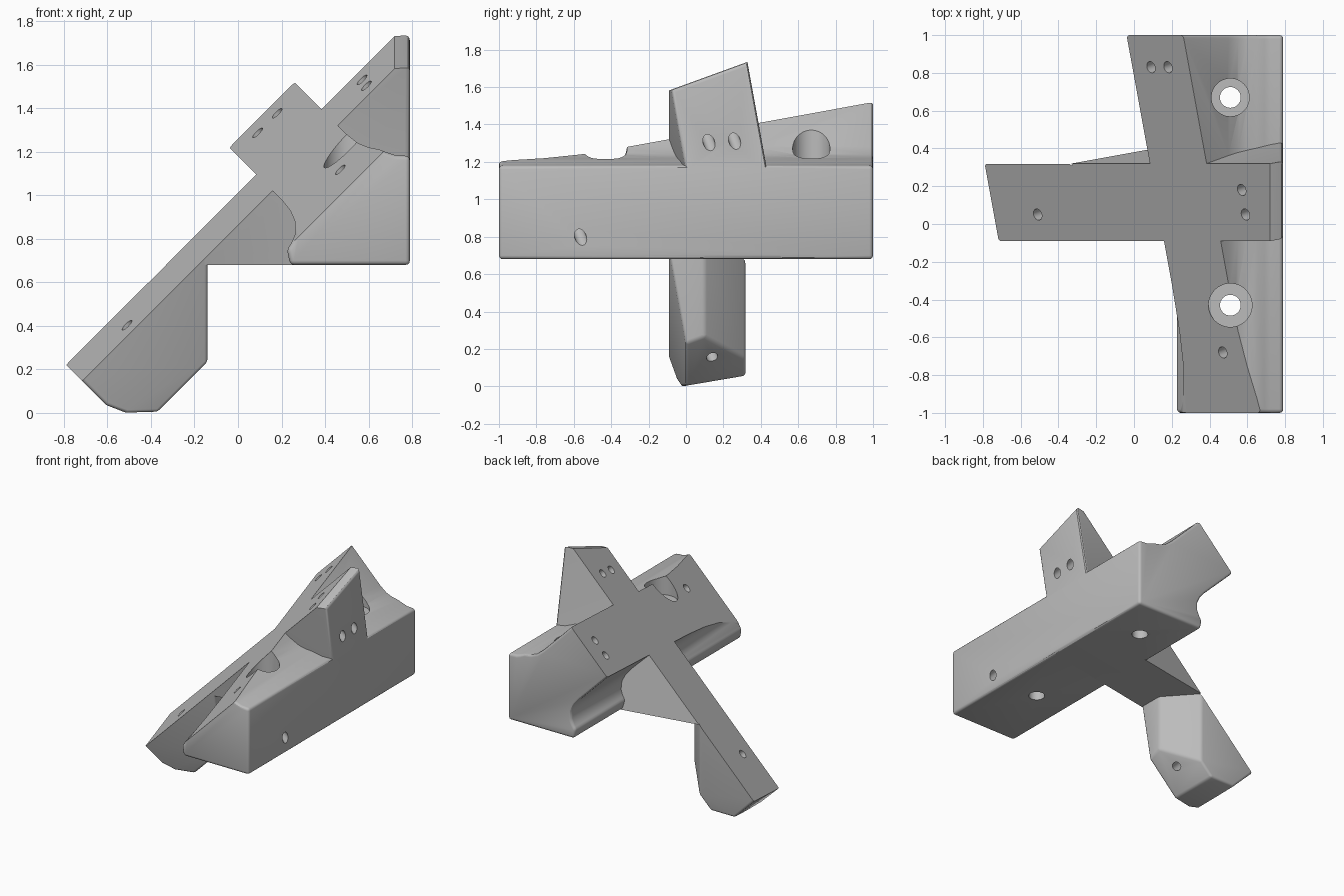
import bpy, bmesh
from math import pi
from mathutils import Vector, Matrix

cube = bpy.data.objects.get("Cube")
if cube:
    bpy.data.objects.remove(cube, do_unlink=True)

TILT = 0.364                                # sideways slope of the mounting face
FACE = Vector((-1, -TILT, 1))               # normal of the mounting face
SIDE = Vector((-TILT / 2, 1, TILT / 2))     # normal of the arm flanks
FACE_D = 0.895

grey = bpy.data.materials.new("plain grey")
grey.use_nodes = True
grey.diffuse_color = (0.5, 0.5, 0.5, 1)
grey.node_tree.nodes["Principled BSDF"].inputs["Base Color"].default_value = (0.5, 0.5, 0.5, 1)


def finish(bm, name):
    bmesh.ops.recalc_face_normals(bm, faces=bm.faces)
    mesh = bpy.data.meshes.new(name)
    bm.to_mesh(mesh)
    bm.free()
    obj = bpy.data.objects.new(name, mesh)
    bpy.context.collection.objects.link(obj)
    mesh.materials.append(grey)
    return obj


def round_edges(bm, width, rule=lambda e: True):
    """Round the sharp convex edges that follow the rule."""
    bmesh.ops.recalc_face_normals(bm, faces=bm.faces)
    edges = [e for e in bm.edges if e.calc_face_angle_signed(0) > 0.6 and rule(e)]
    bmesh.ops.bevel(bm, geom=edges, offset=width, segments=3, profile=0.5,
                    affect='EDGES', clamp_overlap=True)


def convex(planes):
    """Solid where normal . point <= distance for every plane."""
    bm = bmesh.new()
    bmesh.ops.create_cube(bm, size=6)
    for normal, d in planes:
        n = Vector(normal)
        bmesh.ops.bisect_plane(bm, geom=bm.verts[:] + bm.edges[:] + bm.faces[:],
                               plane_co=n * d / n.length_squared, plane_no=n,
                               clear_outer=True)
        rim = [e for e in bm.edges if e.is_boundary]
        if rim:
            bmesh.ops.holes_fill(bm, edges=rim, sides=0)
    return bm


def combine(target, other, operation):
    mod = target.modifiers.new(operation.lower(), 'BOOLEAN')
    mod.operation = operation
    mod.solver = 'EXACT'
    mod.object = other
    bpy.context.view_layer.objects.active = target
    bpy.ops.object.modifier_apply(modifier=mod.name)
    bpy.data.objects.remove(other, do_unlink=True)


def drill(target, start, direction, radius, length, sides=32):
    """Cut a round hole from start along direction."""
    d = Vector(direction).normalized()
    bm = bmesh.new()
    place = Matrix.Translation(Vector(start) + d * length / 2) @ d.to_track_quat('Z', 'Y').to_matrix().to_4x4()
    bmesh.ops.create_cone(bm, cap_ends=True, segments=sides, radius1=radius,
                          radius2=radius, depth=length, matrix=place)
    combine(target, finish(bm, "drill"), 'DIFFERENCE')


# Long body with the slanted wing: one profile drawn along y
profile = [(0.24, 0.68), (0.79, 0.68), (0.79, 1.18), (0.72, 1.185), (0.69, 1.195),
           (0.65, 1.21), (0.60, 1.22), (0.55, 1.24), (0.50, 1.28), (-0.02, 1.80),
           (-0.32, 1.50), (0.20, 0.98), (0.24, 0.93), (0.262, 0.88), (0.262, 0.82),
           (0.245, 0.78), (0.225, 0.75)]
bm = bmesh.new()
cap = bm.faces.new([bm.verts.new((x, -1, z)) for x, z in profile])
grown = bmesh.ops.extrude_face_region(bm, geom=[cap])
bmesh.ops.translate(bm, vec=(0, 2, 0), verts=[v for v in grown["geom"] if isinstance(v, bmesh.types.BMVert)])
round_edges(bm, 0.02)
bracket = finish(bm, "bracket")

# Cross arm with the upper tab
flanks = [(SIDE, 0.504), (-SIDE, -0.067)]
bm = convex(flanks + [((0, 0, -1), -0.68), ((1, 0, 0), 0.79),
                      ((0, -TILT, 1), 1.615), (FACE, FACE_D + 0.3)])
round_edges(bm, 0.02, lambda e: all(v.co.x > 0.78 for v in e.verts))
combine(bracket, finish(bm, "cross_arm"), 'UNION')

# Lower leg with its chamfered foot
bm = convex(flanks + [((0, 0, 1), 0.8), ((-1, 0, -1), 0.57),
                      ((0, 0.17, -1), -0.0034), ((-0.39, 0, -1), 0.2),
                      ((1, TILT, -1), -0.37), ((1, 0, 0), -0.14),
                      ((1, 0.9, 0), -0.05), ((0, 1, 0), 0.318),
                      (FACE, FACE_D + 0.3)])
round_edges(bm, 0.015)
combine(bracket, finish(bm, "leg"), 'UNION')

# Trim everything to the flat mounting face
combine(bracket, finish(convex([(-FACE, -FACE_D)]), "face_trim"), 'DIFFERENCE')

# Upright bolt holes with counterbores
for y, seat, radius in ((0.67, 1.205, 0.1), (-0.43, 1.1, 0.115)):
    drill(bracket, (0.51, y, 0.5), (0, 0, 1), 0.055, 1.5)
    drill(bracket, (0.51, y, seat), (0, 0, 1), radius, 0.8, 48)

# Screw holes square to the mounting face
for x, y, length in ((0.09, 0.83, 0.35), (0.18, 0.83, 0.35), (-0.51, 0.05, 1),
                     (0.57, 0.18, 1), (0.59, 0.05, 1), (0.47, -0.68, 1)):
    top = Vector((x, y, FACE_D + x + TILT * y)) + FACE * 0.05
    drill(bracket, top, -FACE, 0.031, length, 20)

bpy.ops.object.select_all(action='DESELECT')
bracket.select_set(True)
bpy.context.view_layer.objects.active = bracket
bpy.ops.object.shade_smooth_by_angle(angle=pi / 6)
